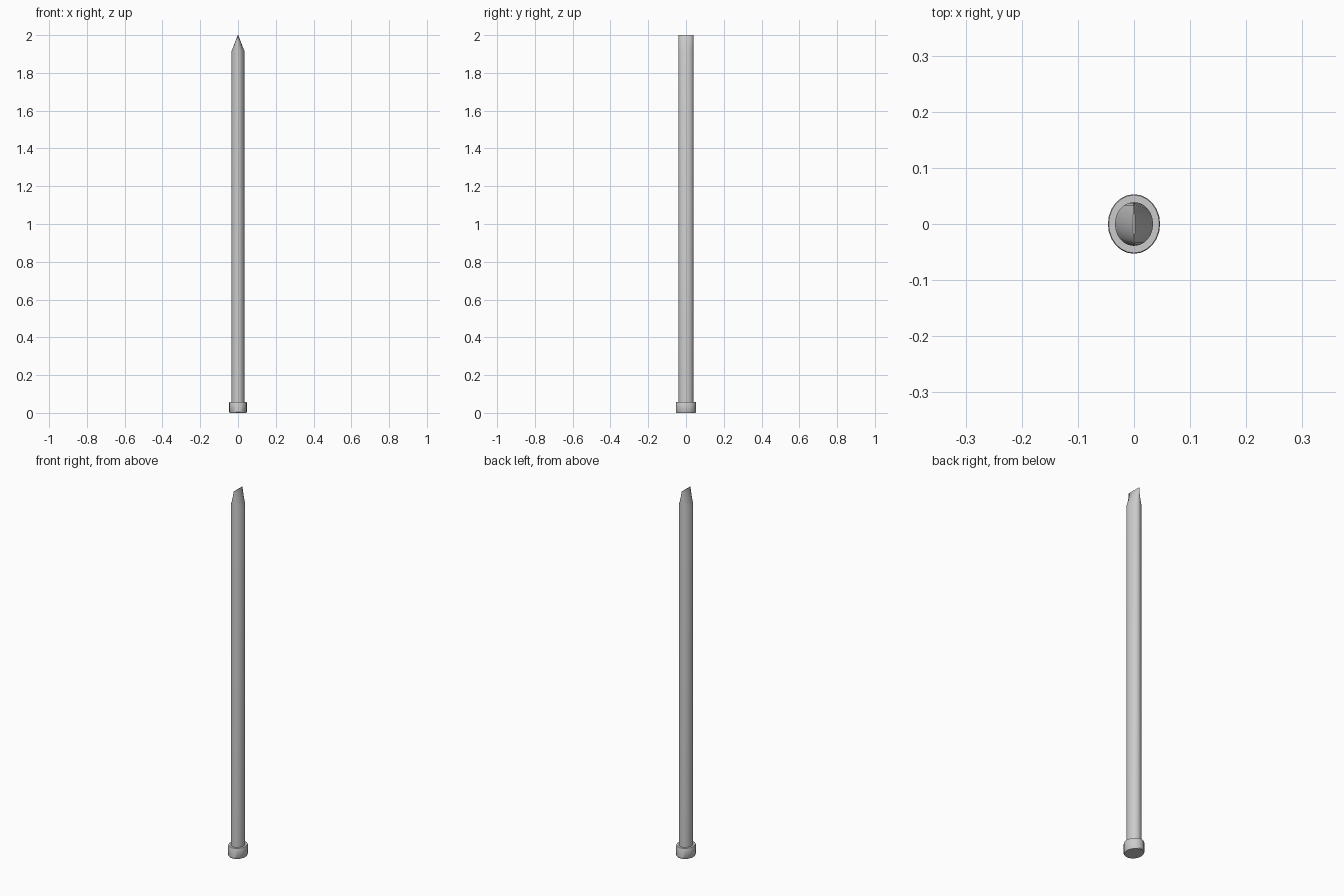
import bpy, bmesh, math

if "Cube" in bpy.data.objects:
    bpy.data.objects.remove(bpy.data.objects["Cube"])

SIDES = 24


def loft(name, sections):
    """Skin a stack of elliptical rings given as (rx, ry, z)."""
    bm = bmesh.new()
    rings = []
    for rx, ry, z in sections:
        ring = []
        for i in range(SIDES):
            a = 2 * math.pi * i / SIDES
            ring.append(bm.verts.new((rx * math.cos(a), ry * math.sin(a), z)))
        rings.append(ring)
    for lo, hi in zip(rings, rings[1:]):
        for i in range(SIDES):
            j = (i + 1) % SIDES
            bm.faces.new((lo[i], lo[j], hi[j], hi[i]))
    bm.faces.new(rings[0][::-1])
    bm.faces.new(rings[-1])
    mesh = bpy.data.meshes.new(name)
    bm.to_mesh(mesh)
    bm.free()
    obj = bpy.data.objects.new(name, mesh)
    bpy.context.collection.objects.link(obj)
    bpy.ops.object.select_all(action='DESELECT')
    obj.select_set(True)
    bpy.context.view_layer.objects.active = obj
    bpy.ops.object.shade_smooth_by_angle(angle=math.radians(35))
    return obj


# Oval head with slightly eased rims
loft("nail_head", [(0.044, 0.050, 0), (0.0465, 0.053, 0.004),
                   (0.0465, 0.053, 0.055), (0.045, 0.0515, 0.058)])

# Oval shank pinched into a chisel edge running front to back
loft("nail_shank", [(0.034, 0.039, 0.05), (0.034, 0.039, 1.915),
                    (0.0015, 0.039, 2.0)])
